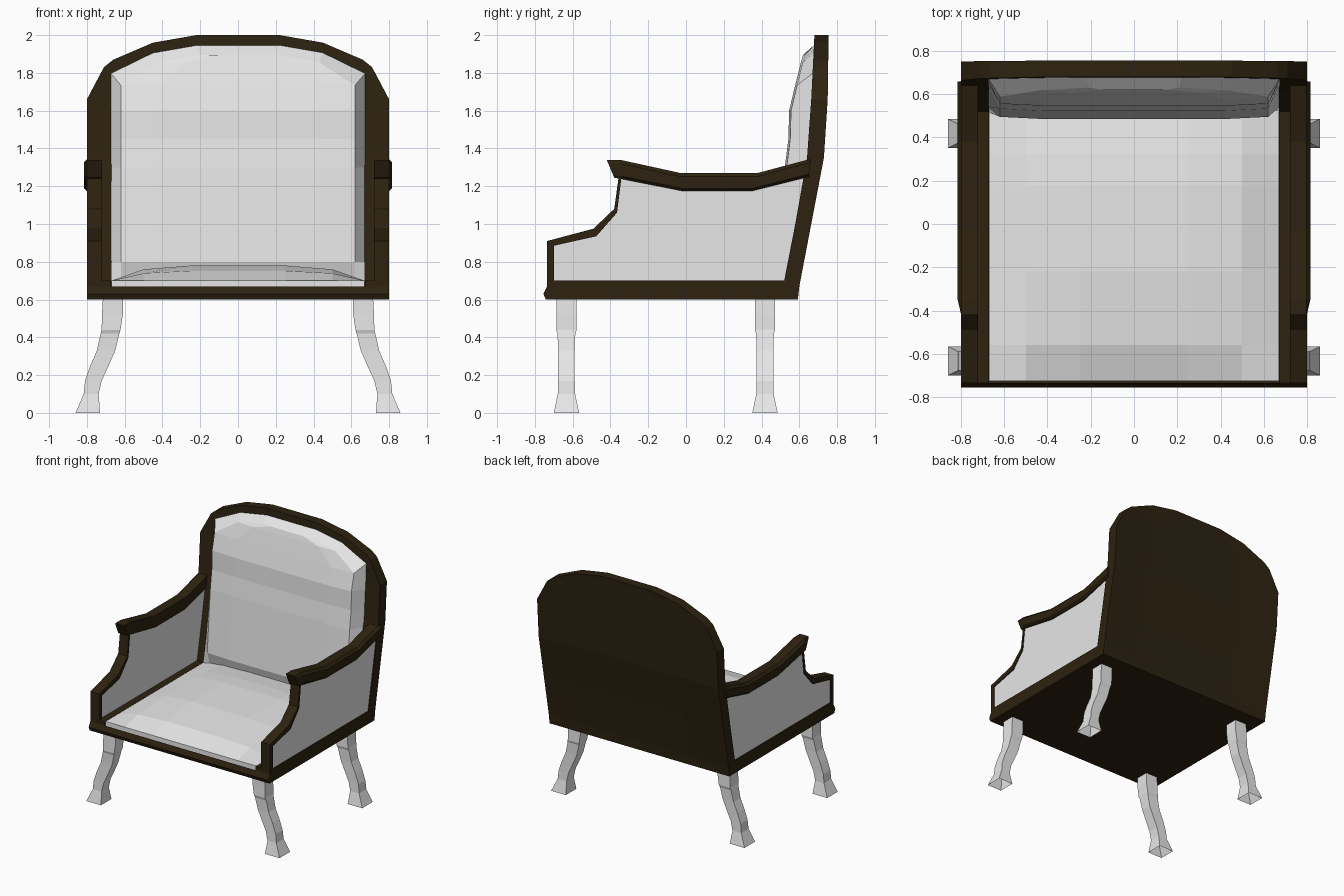
import bpy, bmesh

if "Cube" in bpy.data.objects:
    bpy.data.objects.remove(bpy.data.objects["Cube"])


def material(name, col):
    m = bpy.data.materials.new(name)
    m.diffuse_color = (*col, 1)
    m.use_nodes = True
    m.node_tree.nodes["Principled BSDF"].inputs["Base Color"].default_value = m.diffuse_color
    return m


WOOD = material("dark_wood", (0.026, 0.016, 0.005))
FABRIC = material("pale_fabric", (0.8, 0.8, 0.8))


def loft(name, rings, mat, hidden=None):
    """Join closed rings of points and cap both ends; drop faces where hidden(centre, normal)."""
    bm = bmesh.new()
    vs = [[bm.verts.new(p) for p in r] for r in rings]
    n = len(vs[0])
    for a, b in zip(vs, vs[1:]):
        for i in range(n):
            j = (i + 1) % n
            bm.faces.new((a[i], a[j], b[j], b[i]))
    bm.faces.new(vs[0])
    bm.faces.new(vs[-1])
    bmesh.ops.recalc_face_normals(bm, faces=bm.faces)
    if hidden:
        bm.normal_update()
        gone = [f for f in bm.faces if hidden(f.calc_center_median(), f.normal)]
        bmesh.ops.delete(bm, geom=gone, context='FACES')
    me = bpy.data.meshes.new(name)
    bm.to_mesh(me)
    bm.free()
    me.materials.append(mat)
    ob = bpy.data.objects.new(name, me)
    bpy.context.collection.objects.link(ob)
    return ob


def extrude(name, profile, x0, x1, mat):
    """Extrude a (y, z) profile along x."""
    return loft(name, [[(x, y, z) for y, z in profile] for x in (x0, x1)], mat)


def lerp(table, t):
    for (a, va), (b, vb) in zip(table, table[1:]):
        if t <= b:
            return va + (vb - va) * (t - a) / (b - a)
    return table[-1][1]


# base tray with a moulded front lip, open under the seat cushion
base = [(-.742, .6), (-.755, .63), (-.735, .67), (.58, .67), (.59, .6)]
loft("base", [[(x, y, z) for y, z in base] for x in (-.8, -.67, .67, .8)], WOOD,
     lambda c, n: n.z > .9 and abs(c.x) < .1)

# curved wooden back, slightly hollowed at the rear, open behind the cushion
front_y = [(.6, .50), (.7, .52), (1.3, .637), (1.6, .66), (2.0, .68)]
rear_y = [(.6, .592), (.67, .6), (1.35, .73), (1.65, .75), (2.0, .755)]
back_rows = [(.6, .8, 0), (.67, .8, .005), (1.0, .8, .02), (1.35, .8, .02), (1.66, .8, .02),
             (1.83, .71, .01), (1.87, .66, .008), (1.96, .45, .003), (2.0, .22, 0)]
rings = []
for z, w, d in back_rows:
    f, r, wi = lerp(front_y, z), lerp(rear_y, z), min(.67, w * .9)
    rings.append([(-w, f, z), (-wi, f, z), (wi, f, z), (w, f, z), (w, r, z),
                  (w * .55, r - d, z), (-w * .55, r - d, z), (-w, r, z)])
loft("back_frame", rings, WOOD,
     lambda c, n: n.y < -.5 and abs(c.x) < .1 and .67 < c.z < 1.66)

# back cushion: outer z, outer half width, inner z, inner half width, inner y
rings = []
for zo, w, zi, wi, yi in [(.67, .675, .70, .62, .525), (.8, .675, .8, .62, .495),
                          (1.3, .675, 1.3, .62, .533), (1.45, .675, 1.45, .62, .552),
                          (1.6, .675, 1.6, .62, .556), (1.8, .675, 1.735, .62, .588),
                          (1.91, .45, 1.855, .43, .618), (1.95, .22, 1.895, .21, .63)]:
    yo = lerp(front_y, zo) + .004
    h = wi * .68
    rings.append([(-w, yo, zo), (-wi, yi, zi), (-h, yi - .01, zi),
                  (h, yi - .01, zi), (wi, yi, zi), (w, yo, zo)])
loft("back_cushion", rings, FABRIC, lambda c, n: n.y > .5)

# domed seat cushion
xs = [(-.67, 0), (-.5, .75), (-.25, 1), (0, 1), (.25, 1), (.5, .75), (.67, 0)]
ys = [(-.725, 0), (-.56, .65), (-.22, 1), (.18, 1), (.32, .85), (.55, .4)]
loft("seat_cushion", [[(x, y, .70 + .08 * fx * fy) for x, fx in xs]
                      + [(.67, y, .66), (-.67, y, .66)] for y, fy in ys], FABRIC,
     lambda c, n: n.z < -.5 or n.y > .9)

# arms and legs
outer = [(-.735, .66), (-.735, .91), (-.49, .975), (-.38, 1.08), (-.355, 1.26)]
inner = [(-.70, .66), (-.70, .885), (-.475, .935), (-.365, 1.06), (-.34, 1.26)]
arm_rows = [(-.42, 1.34, -.38, 1.245), (-.35, 1.34, -.34, 1.238),
            (-.03, 1.27, -.02, 1.175), (.38, 1.27, .35, 1.175), (.66, 1.345, .65, 1.25)]
leg_rows = [(.61, .61, .715, .052), (.52, .61, .72, .052), (.44, .622, .722, .054),
            (.42, .628, .727, .047), (.33, .65, .747, .044), (.25, .685, .782, .044),
            (.17, .722, .81, .044), (.10, .738, .817, .046), (0, .73, .86, .067)]

for side, s in (("left", -1), ("right", 1)):
    # side rail
    extrude(side + "_side_rail", [(-.735, .66), (-.735, .70), (.56, .70), (.56, .66)],
            s * .672, s * .8, WOOD)
    # upholstered panel
    panel = [(y - .01, z) for y, z in inner] + [(-.02, 1.2), (.35, 1.2), (.65, 1.26), (.54, .66)]
    extrude(side + "_arm_panel", panel, s * .728, s * .792, FABRIC)
    # stepped front edge of the arm
    loft(side + "_arm_front", [[(s * .72, *o), (s * .8, *o), (s * .8, *i), (s * .72, *i)]
                               for o, i in zip(outer, inner)], WOOD)
    # arm rest, chamfered on the outside
    sec = []
    for yt, zt, yb, zb in arm_rows:
        e = .8 if yt == -.42 else .815
        def at(x, t):
            return (s * x, yb + (yt - yb) * t, zb + (zt - zb) * t)
        sec.append([at(.72, 1), at(.797, 1), at(e, .8), at(e, .15), at(.8, 0), at(.72, 0)])
    loft(side + "_arm_rest", sec, WOOD)
    # splayed legs, hollow underneath
    for end, cy in (("front", -.633), ("back", .418)):
        loft(f"{side}_{end}_leg", [[(s * a, cy - h, z), (s * b, cy - h, z),
                                    (s * b, cy + h, z), (s * a, cy + h, z)]
                                   for z, a, b, h in leg_rows], FABRIC,
             lambda c, n: abs(n.z) > .99)
